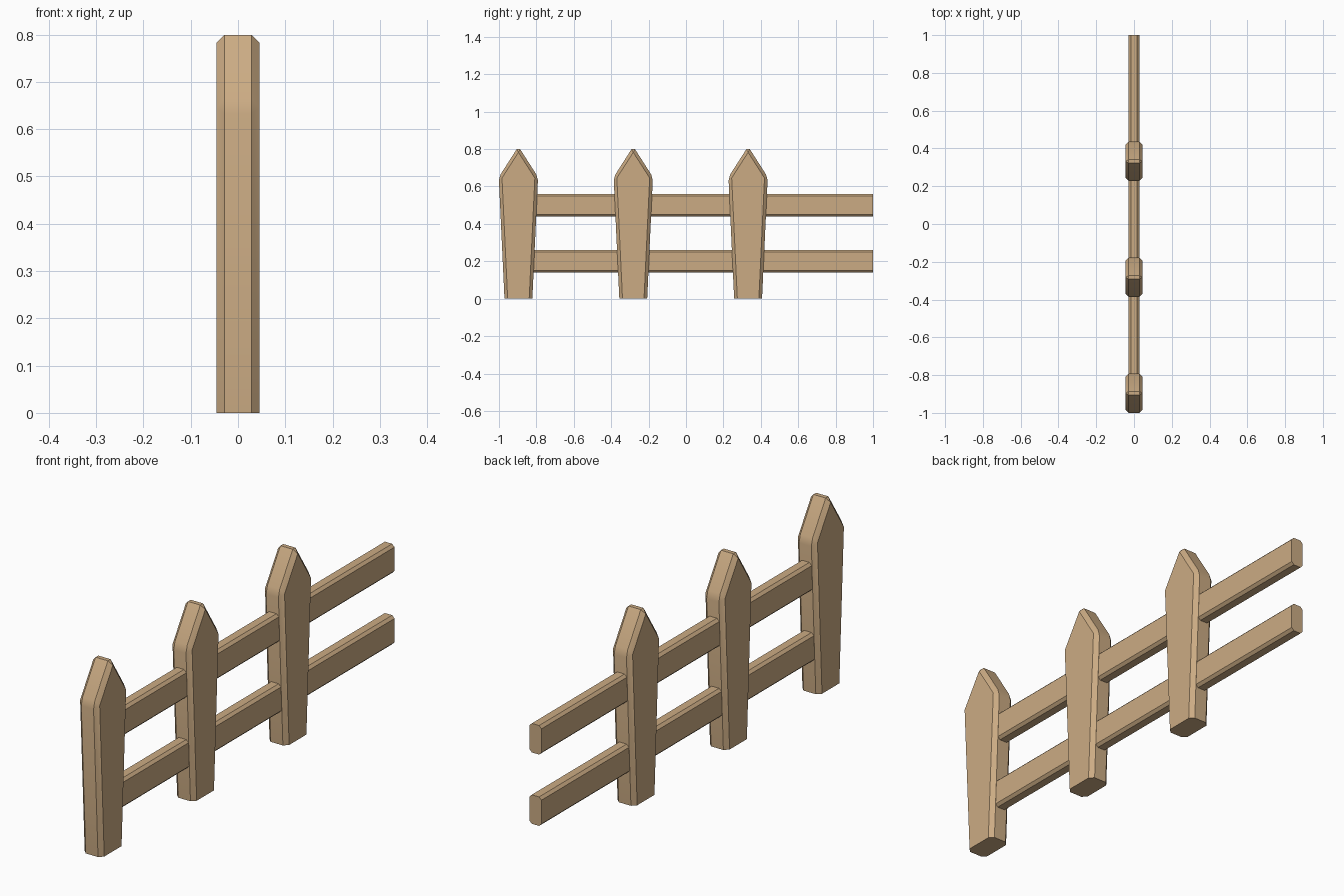
import bpy, bmesh, math

if "Cube" in bpy.data.objects:
    bpy.data.objects.remove(bpy.data.objects["Cube"])

wood = bpy.data.materials.new("wood")
wood.diffuse_color = (0.6, 0.41, 0.23, 1)
wood.use_nodes = True
wood.node_tree.nodes["Principled BSDF"].inputs["Base Color"].default_value = wood.diffuse_color


def prism(name, profile, axis, start, end, bevel, keep):
    """Extrude a 2D profile along axis x or y, then chamfer the edges chosen by keep."""
    bm = bmesh.new()
    place = (lambda a, b, t: (t, a, b)) if axis == 'x' else (lambda a, b, t: (a, t, b))
    face = bm.faces.new([bm.verts.new(place(a, b, start)) for a, b in profile])
    new = bmesh.ops.extrude_face_region(bm, geom=[face])["geom"]
    for v in new:
        if isinstance(v, bmesh.types.BMVert):
            v.co['xy'.index(axis)] = end
    bmesh.ops.recalc_face_normals(bm, faces=bm.faces)
    bmesh.ops.bevel(bm, geom=[e for e in bm.edges if keep(e)], offset=bevel,
                    offset_type='OFFSET', segments=1, profile=0.5, affect='EDGES')
    bmesh.ops.recalc_face_normals(bm, faces=bm.faces)
    mesh = bpy.data.meshes.new(name)
    bm.to_mesh(mesh)
    bm.free()
    mesh.materials.append(wood)
    mesh.shade_smooth()
    mesh.set_sharp_from_angle(angle=math.radians(30))
    obj = bpy.data.objects.new(name, mesh)
    bpy.context.collection.objects.link(obj)
    return obj


# Pointed posts, tapering to the ground, chamfered except around the base
for i in range(3):
    y = -0.896 + 0.614 * i
    outline = [(-0.0745, 0), (0.0745, 0), (0.105, 0.65), (0, 0.814), (-0.105, 0.65)]
    prism(f"post_{i + 1}", [(y + a, z) for a, z in outline], 'x', -0.0455, 0.0455, 0.017,
          lambda e: max(v.co.z for v in e.verts) > 0.01)

# Rails from inside the first post to the open end, chamfered lengthwise
for name, z in (("lower_rail", 0.2), ("upper_rail", 0.5)):
    w, h = 0.028, 0.061
    prism(name, [(-w, z - h), (w, z - h), (w, z + h), (-w, z + h)], 'y', -0.896, 1.0, 0.011,
          lambda e: e.calc_length() > 1)
